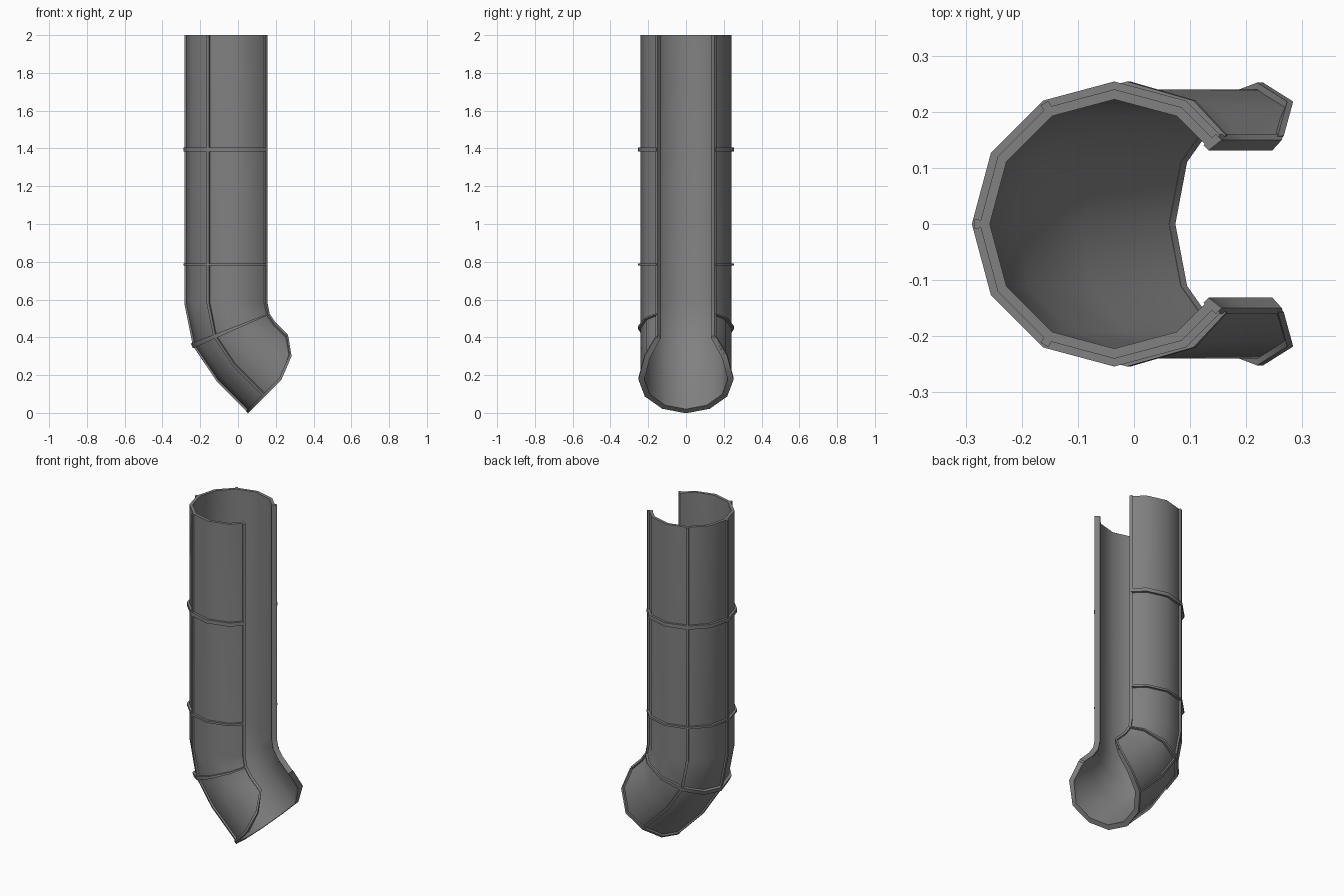
import bpy, bmesh, math
from math import sin, cos, radians, pi

if "Cube" in bpy.data.objects:
    bpy.data.objects.remove(bpy.data.objects["Cube"])

CX, PIVX, PIVZ = -0.035, 0.30, 0.58      # tube axis and bend pivot
R = PIVX - CX                            # bend radius of the axis
S0 = 2.0 - PIVZ                          # path length where the bend starts
S45 = S0 + R * pi / 4                    # where the bend ends
SM = S0 + R * pi / 8                     # middle of the bend
END = S45 + 0.235                        # lower mouth

grey = bpy.data.materials.new("grey_metal")
grey.diffuse_color = (0.22, 0.22, 0.22, 1)
grey.use_nodes = True
grey.node_tree.nodes["Principled BSDF"].inputs["Base Color"].default_value = grey.diffuse_color


def pt(s, az, r):
    """Point at path length s, angle az (0 = open side), radius r."""
    a = radians(az)
    d, y = R - r * cos(a), r * sin(a)    # distance from the bend pivot
    if s <= S0:
        return (PIVX - d, y, 2.0 - s)
    t = min((s - S0) / R, pi / 4)
    k = max(0.0, s - S45)
    return (PIVX - d * cos(t) + k * sin(t), y, PIVZ - d * sin(t) - k * cos(t))


def mouth(az):
    """Lower end of the tube, trimmed back near the open side."""
    a = min(az, 360 - az)
    if a >= 90:
        return END
    if a >= 60:
        return END - 0.05 * (90 - a) / 30
    return END - 0.05 - 0.085 * (60 - a) / 20


def shell(name, azs, stations, r_in, r_out):
    """Thick curved patch swept along the path; stations is a function of az."""
    bm = bmesh.new()
    g = []
    for az in azs:
        a = min(az, 360 - az)
        f = cos(radians(15)) / cos(radians(45 - a)) if a < 60 else 1.0
        g.append([[bm.verts.new(pt(s, az, r * f)) for r in (r_in, r_out)]
                  for s in stations(az)])
    n, m = len(g), len(g[0])
    for i in range(n - 1):
        for j in range(m - 1):
            for k in (0, 1):
                bm.faces.new((g[i][j][k], g[i + 1][j][k], g[i + 1][j + 1][k], g[i][j + 1][k]))
        for j in (0, m - 1):
            bm.faces.new((g[i][j][0], g[i + 1][j][0], g[i + 1][j][1], g[i][j][1]))
    for j in range(m - 1):
        for i in (0, n - 1):
            bm.faces.new((g[i][j][0], g[i][j + 1][0], g[i][j + 1][1], g[i][j][1]))
    bmesh.ops.recalc_face_normals(bm, faces=bm.faces)
    me = bpy.data.meshes.new(name)
    bm.to_mesh(me)
    bm.free()
    me.materials.append(grey)
    ob = bpy.data.objects.new(name, me)
    bpy.context.collection.objects.link(ob)
    bpy.ops.object.select_all(action='DESELECT')
    ob.select_set(True)
    bpy.context.view_layer.objects.active = ob
    bpy.ops.object.shade_smooth_by_angle(angle=radians(32))
    return ob


ARC = [40] + list(range(60, 301, 30)) + [320]


def full(az):
    return [0, S0, SM, S45, mouth(az)]


# open-fronted tube wall
shell("tube_wall", ARC, full, 0.222, 0.24)

# raised bands around the outside
for name, s, h in (("upper_band", 0.605, 0.011), ("middle_band", 1.215, 0.006),
                   ("bend_band", SM, 0.008)):
    shell(name, ARC, lambda az: [s - h, s + h], 0.235, 0.254)

# rim around the lower mouth
shell("mouth_rim", ARC, lambda az: [mouth(az) - 0.014, mouth(az) + 0.001], 0.221, 0.252)

# lengthwise ribs on the back
for name, az in (("left_rib", 240), ("back_rib", 180), ("right_rib", 120)):
    shell(name, [az - 1.8, az, az + 1.8], full, 0.236, 0.249)

# lips along the two open edges
shell("left_lip", [318.5, 322], full, 0.219, 0.250)
shell("right_lip", [38, 41.5], full, 0.219, 0.250)
